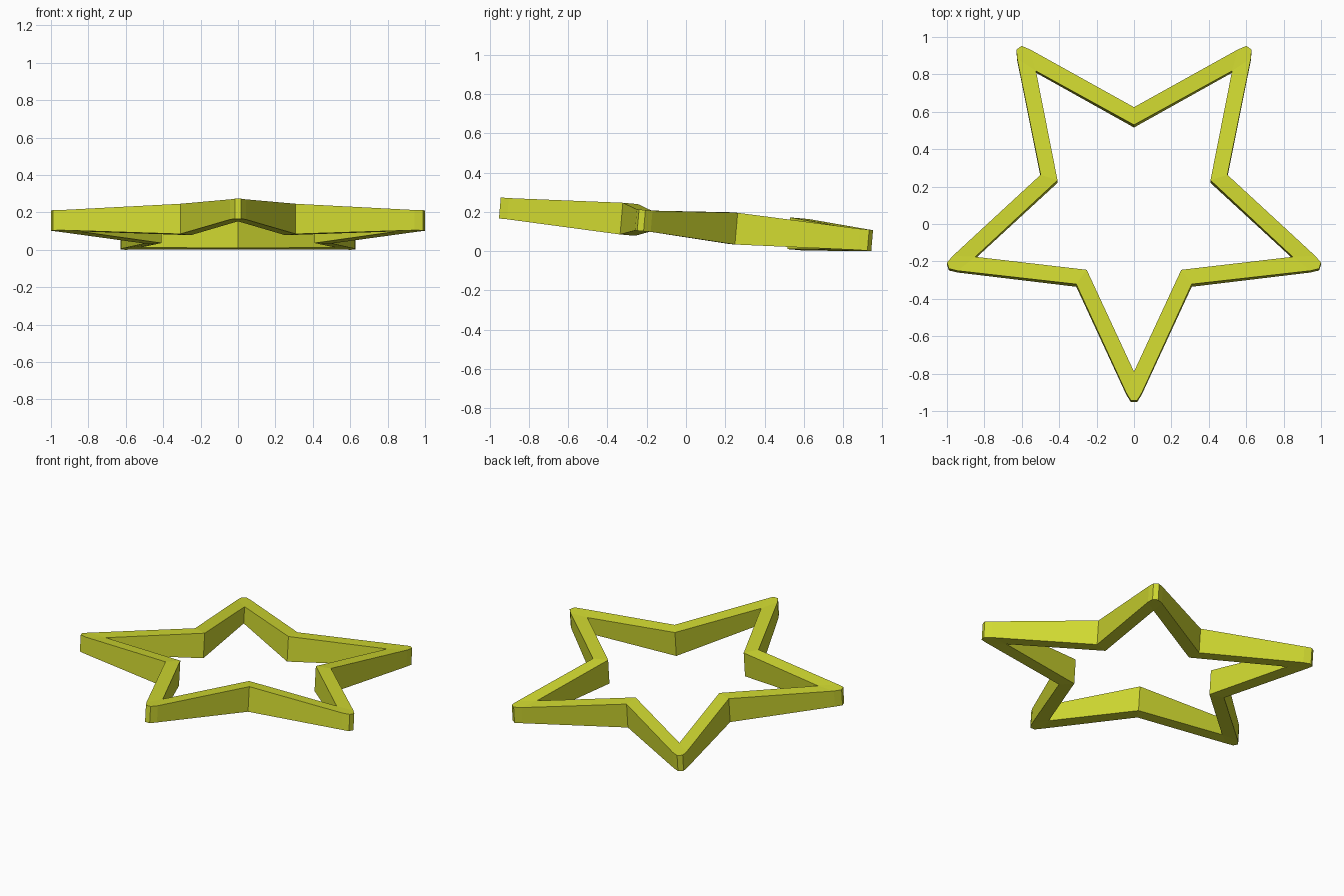
import bpy, bmesh, math
from mathutils import Matrix

if "Cube" in bpy.data.objects:
    bpy.data.objects.remove(bpy.data.objects["Cube"])

mat = bpy.data.materials.new("lime yellow")
mat.diffuse_color = (0.63, 0.69, 0.03, 1)
mat.use_nodes = True
mat.node_tree.nodes["Principled BSDF"].inputs["Base Color"].default_value = mat.diffuse_color

TIP_H, VALLEY_H = 0.054, 0.081      # half thickness at tips and valleys

# One fifth of the star around the front point: (side, out, half thickness)
a = math.radians(36)
valley = lambda r: (-r * math.sin(a), r * math.cos(a), VALLEY_H)
outer = [valley(0.525), (-0.042, 1.005, TIP_H), (-0.017, 1.046, TIP_H),
         (0.017, 1.046, TIP_H), (0.042, 1.005, TIP_H)]
inner = [valley(0.43)] + [(0, 0.892, TIP_H)] * 4

bm = bmesh.new()
rings = []
for k in range(5):
    rot = Matrix.Rotation(math.radians(72 * k), 4, 'Z')
    tip_pair = None
    for o, i in zip(outer, inner):
        def pair(p):
            return [bm.verts.new(rot @ Matrix.Translation((p[0], -p[1], s * p[2])).translation)
                    for s in (1, -1)]
        if i[0] == 0:
            tip_pair = tip_pair or pair(i)
            rings.append((pair(o), tip_pair))
        else:
            rings.append((pair(o), pair(i)))

# Skin the ring: top, bottom, outer wall and inner wall
for n, (o, i) in enumerate(rings):
    p, q = rings[(n + 1) % len(rings)]
    for f in ((o[0], p[0], q[0], i[0]), (o[1], i[1], q[1], p[1]),
              (o[1], p[1], p[0], o[0]), (i[0], q[0], q[1], i[1])):
        f = list(dict.fromkeys(f))
        if len(f) > 2:
            bm.faces.new(f)
bmesh.ops.recalc_face_normals(bm, faces=bm.faces)

# Tilt so the front point is raised, then centre and rest on the ground
bm.transform(Matrix.Rotation(math.radians(-5), 4, 'X'))
ys = [v.co.y for v in bm.verts]
zmin = min(v.co.z for v in bm.verts)
bm.transform(Matrix.Translation((0, -(min(ys) + max(ys)) / 2, -zmin)))

me = bpy.data.meshes.new("star_frame")
bm.to_mesh(me)
bm.free()
me.materials.append(mat)
ob = bpy.data.objects.new("star_frame", me)
bpy.context.collection.objects.link(ob)
